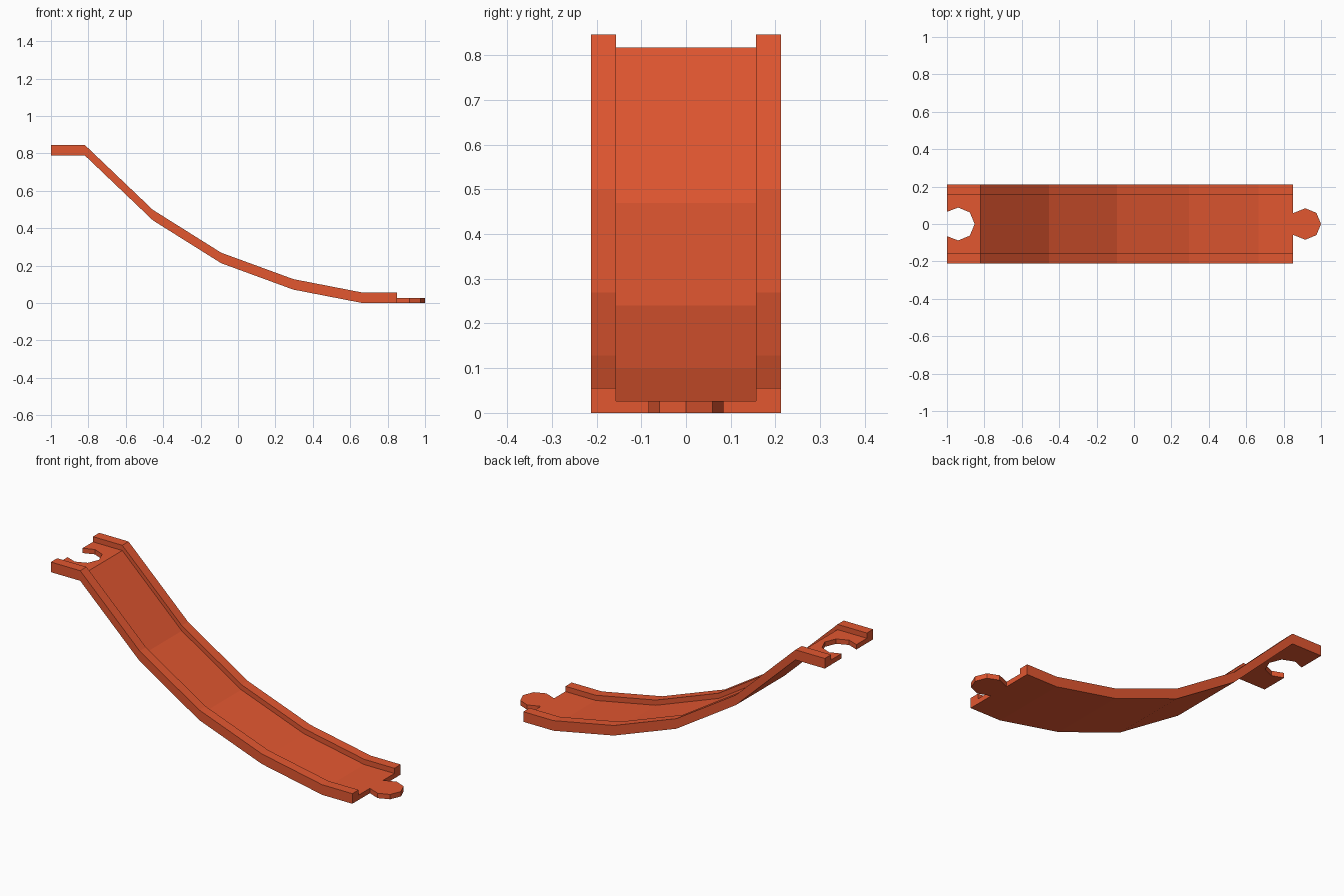
import bpy, bmesh, math

if "Cube" in bpy.data.objects:
    bpy.data.objects.remove(bpy.data.objects["Cube"])

# Side profile stations (x, underside height)
PATH = [(-1.0, 0.79), (-0.82, 0.79), (-0.455, 0.442), (-0.09, 0.213),
        (0.295, 0.072), (0.665, 0.0), (0.85, 0.0)]
OUT, INN = 0.212, 0.157          # outer edge and inner rail edge
BED, RAIL = 0.027, 0.029         # bed thickness, rail height above the bed

mat = bpy.data.materials.new("orange_red")
mat.diffuse_color = (0.76, 0.095, 0.03, 1)
mat.use_nodes = True
mat.node_tree.nodes["Principled BSDF"].inputs["Base Color"].default_value = mat.diffuse_color

bm = bmesh.new()


def octagon_arc(cx, r, angles):
    return [(cx + r * math.cos(math.radians(a)), r * math.sin(math.radians(a)))
            for a in angles]


# Round peg at the low end, matching socket at the high end
peg = [(0.85, -0.058)] + octagon_arc(0.916, 0.084, (-90, -45, 0, 45, 90)) + [(0.85, 0.058)]
socket = [(-1, 0.065)] + octagon_arc(-0.94, 0.088, (90, 45, 0, -45, -90)) + [(-1, -0.065)]


def patch(pts, z0, z1):
    """Face from plan points; height goes linearly between its x limits."""
    x0, x1 = pts[0][0], pts[1][0]
    return bm.faces.new([bm.verts.new((x, y, z0 + (z1 - z0) * min(1, (x - x0) / (x1 - x0))))
                         for x, y in pts])


# Underside sheet: three strips along the path
for i in range(len(PATH) - 1):
    (xa, za), (xb, zb) = PATH[i], PATH[i + 1]
    for ya, yb in ((-OUT, -INN), (-INN, INN), (INN, OUT)):
        pts = [(xa, ya), (xb, ya), (xb, yb), (xa, yb)]
        if ya == -INN and i == 0:
            pts = pts + socket
        elif ya == -INN and i == len(PATH) - 2:
            pts = pts[:2] + peg + pts[2:]
        patch(pts, za, zb)
bmesh.ops.remove_doubles(bm, verts=bm.verts[:], dist=0.0005)


def raise_faces(faces, h):
    geom = bmesh.ops.extrude_face_region(bm, geom=faces)["geom"]
    bmesh.ops.translate(bm, vec=(0, 0, h),
                        verts=[g for g in geom if isinstance(g, bmesh.types.BMVert)])
    return [g for g in geom if isinstance(g, bmesh.types.BMFace)]


# Bed thickness, then side rails pulled up from the outer strips
top = raise_faces(bm.faces[:], BED)
raise_faces([f for f in top if abs(f.calc_center_median().y) > INN], RAIL)
bmesh.ops.recalc_face_normals(bm, faces=bm.faces[:])

mesh = bpy.data.meshes.new("track_ramp")
bm.to_mesh(mesh)
bm.free()
mesh.materials.append(mat)
bpy.context.collection.objects.link(bpy.data.objects.new("track_ramp", mesh))
